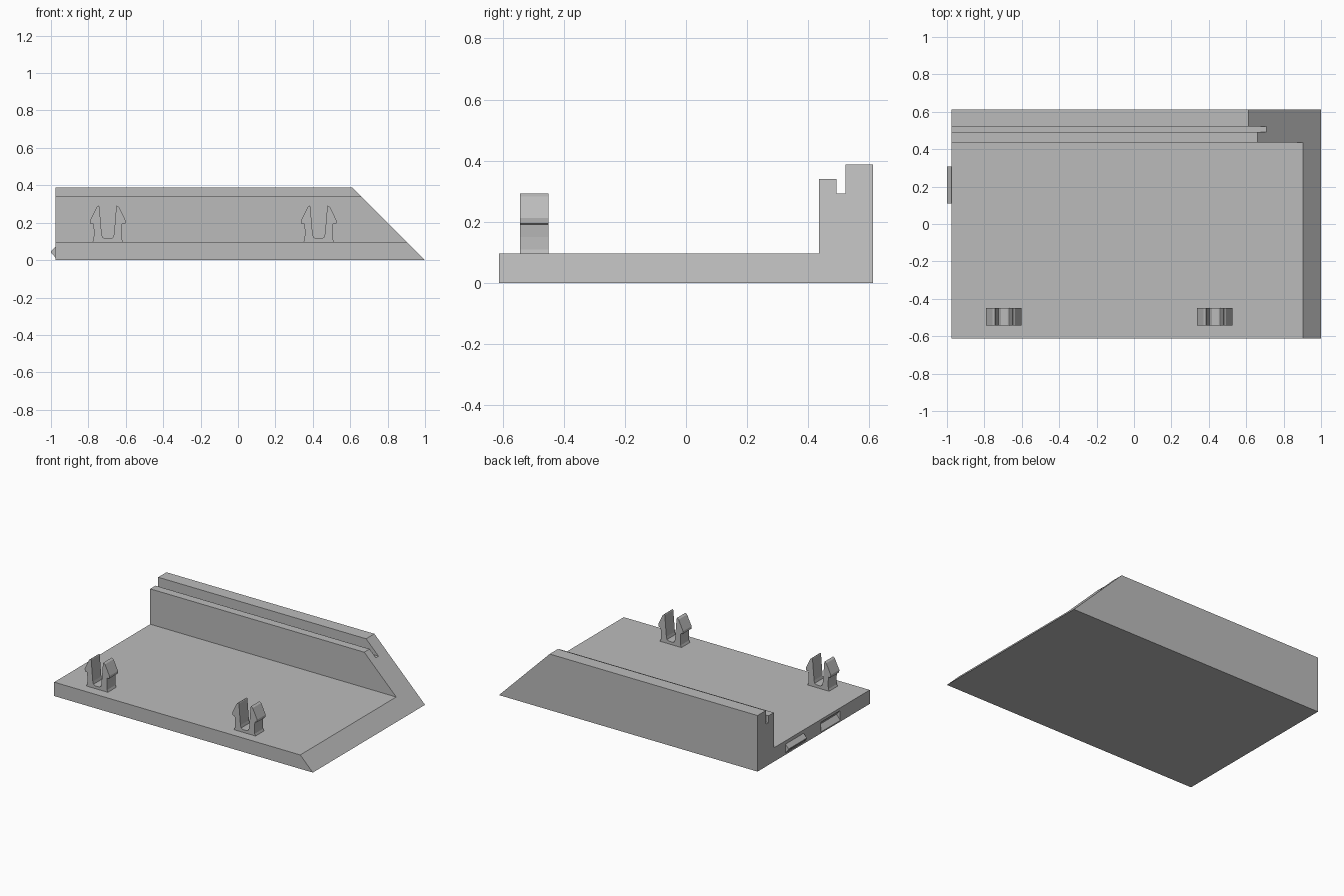
import bpy, bmesh

cube = bpy.data.objects.get("Cube")
if cube:
    bpy.data.objects.remove(cube, do_unlink=True)

grey = bpy.data.materials.new("plain grey")
grey.use_nodes = True
colour = (0.5, 0.5, 0.5, 1)
grey.diffuse_color = colour
grey.node_tree.nodes["Principled BSDF"].inputs["Base Color"].default_value = colour


def prism(name, profile, start, end):
    """Join a profile placed by start(u, v) to the same profile placed by end(u, v)."""
    bm = bmesh.new()
    a = [bm.verts.new(start(u, v)) for u, v in profile]
    b = [bm.verts.new(end(u, v)) for u, v in profile]
    bm.faces.new(a)
    bm.faces.new(b[::-1])
    n = len(profile)
    for i in range(n):
        j = (i + 1) % n
        bm.faces.new((a[j], a[i], b[i], b[j]))
    bmesh.ops.recalc_face_normals(bm, faces=bm.faces)
    mesh = bpy.data.meshes.new(name)
    bm.to_mesh(mesh)
    bm.free()
    mesh.materials.append(grey)
    obj = bpy.data.objects.new(name, mesh)
    bpy.context.collection.objects.link(obj)
    return obj


LEFT = -0.975
HALF = 0.612

# Base plate and grooved back rail, one section ending in a 45 degree mitre
section = [(-HALF, 0), (HALF, 0), (HALF, 0.387), (0.522, 0.387),
           (0.522, 0.292), (0.493, 0.292), (0.493, 0.34), (0.435, 0.34),
           (0.435, 0.096), (-HALF, 0.096)]
base = prism("base_with_rail", section,
             lambda y, z: (LEFT, y, z), lambda y, z: (1 - z, y, z))

# Locating ridge on the square end
ridge = [(LEFT, 0.012), (-1, 0.041), (-1, 0.047), (LEFT, 0.073)]
prism("end_ridge", ridge,
      lambda x, z: (x, 0.11, z), lambda x, z: (x, 0.308, z))

# Matching notch beside the ridge
notch = [(LEFT - 0.01, 0.009), (LEFT, 0.009), (LEFT + 0.028, 0.044),
         (LEFT, 0.077), (LEFT - 0.01, 0.077)]
cutter = prism("notch_cutter", notch,
               lambda x, z: (x, -0.29, z), lambda x, z: (x, -0.08, z))
cutter.hide_render = True
cutter.hide_viewport = True
cut = base.modifiers.new("end notch", "BOOLEAN")
cut.operation = "DIFFERENCE"
cut.solver = "EXACT"
cut.object = cutter

# Split snap clips with barbed prongs
half = [(-0.083, 0.094), (-0.076, 0.11), (-0.074, 0.15), (-0.077, 0.192),
        (-0.093, 0.194), (-0.095, 0.212), (-0.06, 0.283), (-0.048, 0.292),
        (-0.045, 0.285), (-0.033, 0.14), (-0.028, 0.122), (-0.016, 0.115)]
outline = half + [(-x, z) for x, z in reversed(half)]
for side, cx in (("right", -0.696), ("left", 0.432)):
    prism("snap_clip_" + side, outline,
          lambda x, z: (cx + x, -0.543, z), lambda x, z: (cx + x, -0.45, z))
